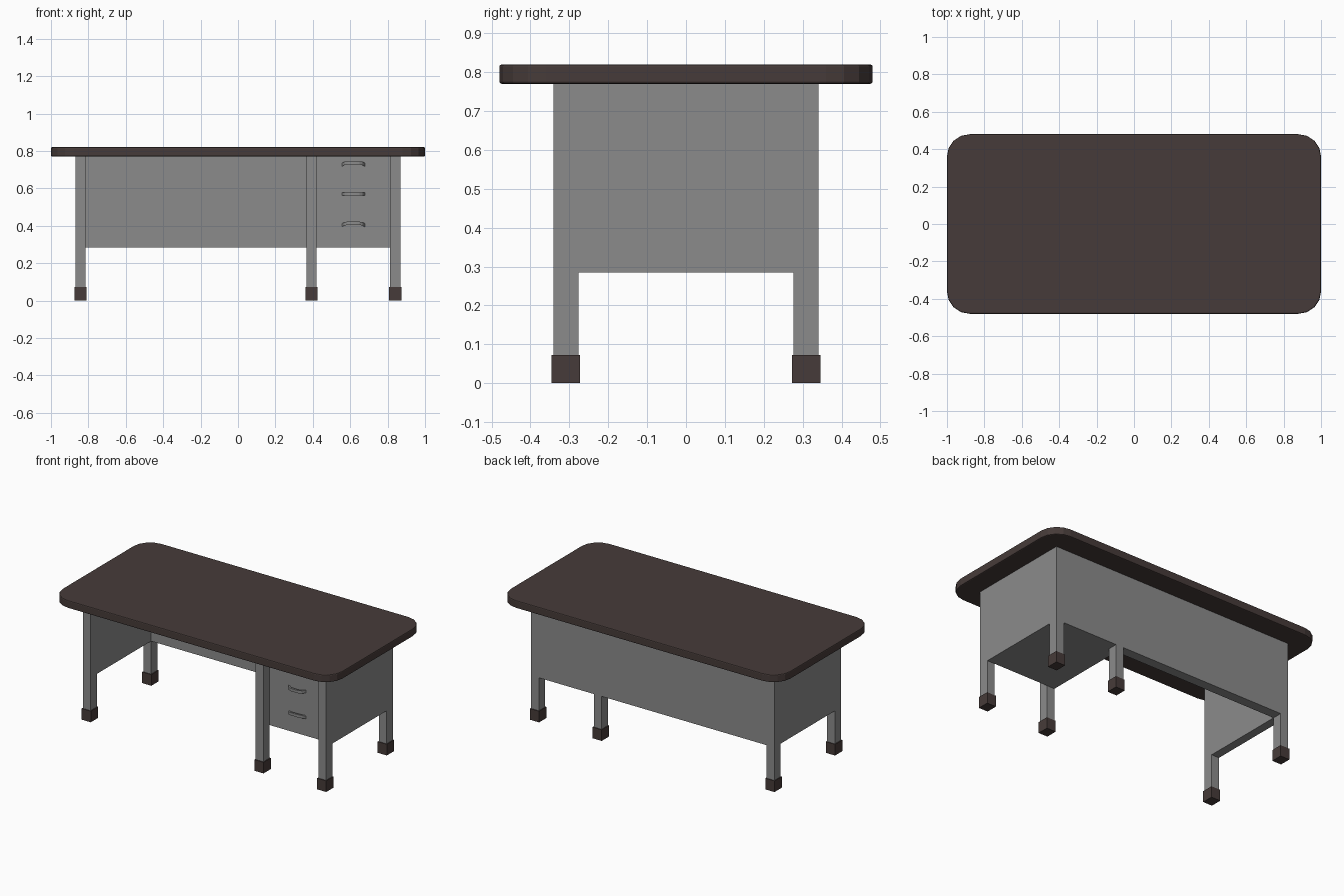
import bpy, bmesh, math
from mathutils import Vector

if "Cube" in bpy.data.objects:
    bpy.data.objects.remove(bpy.data.objects["Cube"])


def material(name, rgb):
    m = bpy.data.materials.new(name)
    m.diffuse_color = (*rgb, 1)
    m.use_nodes = True
    m.node_tree.nodes["Principled BSDF"].inputs["Base Color"].default_value = m.diffuse_color
    return m


brown = material("dark brown", (0.062, 0.044, 0.041))
grey = material("metal grey", (0.26, 0.26, 0.26))


def finish(name, bm, mat):
    bmesh.ops.recalc_face_normals(bm, faces=bm.faces)
    me = bpy.data.meshes.new(name)
    bm.to_mesh(me)
    bm.free()
    me.materials.append(mat)
    ob = bpy.data.objects.new(name, me)
    bpy.context.collection.objects.link(ob)
    return ob


def box(name, x, y, z, mat):
    bm = bmesh.new()
    bmesh.ops.create_cube(bm, size=1)
    for v in bm.verts:
        v.co = Vector([(a + b) / 2 + c * (b - a) for c, (a, b) in zip(v.co, (x, y, z))])
    return finish(name, bm, mat)


# tabletop: rounded rectangle, softly bevelled rim
R, HX, HY, Z0, Z1 = 0.12, 1.0, 0.48, 0.77, 0.82
outline = []
for k, (sx, sy) in enumerate(((1, 1), (-1, 1), (-1, -1), (1, -1))):
    for i in range(5):
        a = math.pi / 2 * (k + i / 4)
        outline.append((sx * (HX - R) + R * math.cos(a), sy * (HY - R) + R * math.sin(a)))
bm = bmesh.new()
base = bm.faces.new([bm.verts.new((x, y, Z0)) for x, y in outline])
ext = bmesh.ops.extrude_face_region(bm, geom=[base])
bmesh.ops.translate(bm, vec=(0, 0, Z1 - Z0),
                    verts=[g for g in ext["geom"] if isinstance(g, bmesh.types.BMVert)])
if not any(f.normal.z < -0.9 or f.calc_center_median().z == Z0 for f in bm.faces):
    bm.faces.new([v for v in bm.verts if abs(v.co.z - Z0) < 1e-5])
bmesh.ops.recalc_face_normals(bm, faces=bm.faces)
rim = [e for e in bm.edges if abs(e.verts[0].co.z - e.verts[1].co.z) < 1e-5]
bmesh.ops.bevel(bm, geom=rim, offset=0.006, segments=2, profile=0.5, affect='EDGES')
finish("tabletop", bm, brown)

# six legs with feet, and the side panel joining each front and back pair
LOW = 0.285
YI, YO = 0.277, 0.341
for label, xa, xb in (("left", -0.87, -0.815), ("middle", 0.365, 0.42), ("right", 0.813, 0.868)):
    for end, s in (("front", -1), ("back", 1)):
        y = sorted((s * YI, s * YO))
        box(f"{label}_{end}_leg", (xa, xb), y, (0.06, Z0), grey)
        box(f"{label}_{end}_foot", (xa - 0.005, xb + 0.005),
            (y[0] - 0.005, y[1] + 0.005), (0, 0.072), brown)
    box(f"{label}_side_panel", (xa, xb), (-YI, YI), (LOW, Z0), grey)

# back panels between the legs, and the drawer cabinet body
box("modesty_panel", (-0.815, 0.365), (YI, YO), (LOW, Z0), grey)
box("cabinet_back", (0.42, 0.813), (YI, YO), (LOW, Z0), grey)
box("drawer_cabinet", (0.42, 0.813), (-YI, YI), (LOW, Z0), grey)

# bowed drawer handles
for n, (z, lift) in enumerate(((0.725, 0.012), (0.57, 0.0), (0.402, 0.012))):
    bm = bmesh.new()
    rings = []
    for i in range(9):
        t = i / 8 * 2 - 1
        bow = (1 - t ** 4)
        x, y, zc = 0.617 + 0.064 * t, -YI + 0.004 - 0.034 * bow, z + lift * bow
        inner = y + 0.012
        rings.append([bm.verts.new((x, yy, zc + dz)) for yy, dz in
                      ((y, -0.009), (y, 0.009), (inner, 0.009), (inner, -0.009))])
    for a, b in zip(rings, rings[1:]):
        for j in range(4):
            bm.faces.new((a[j], a[(j + 1) % 4], b[(j + 1) % 4], b[j]))
    bm.faces.new(rings[0])
    bm.faces.new(rings[-1])
    finish(f"drawer_handle_{n + 1}", bm, grey)
